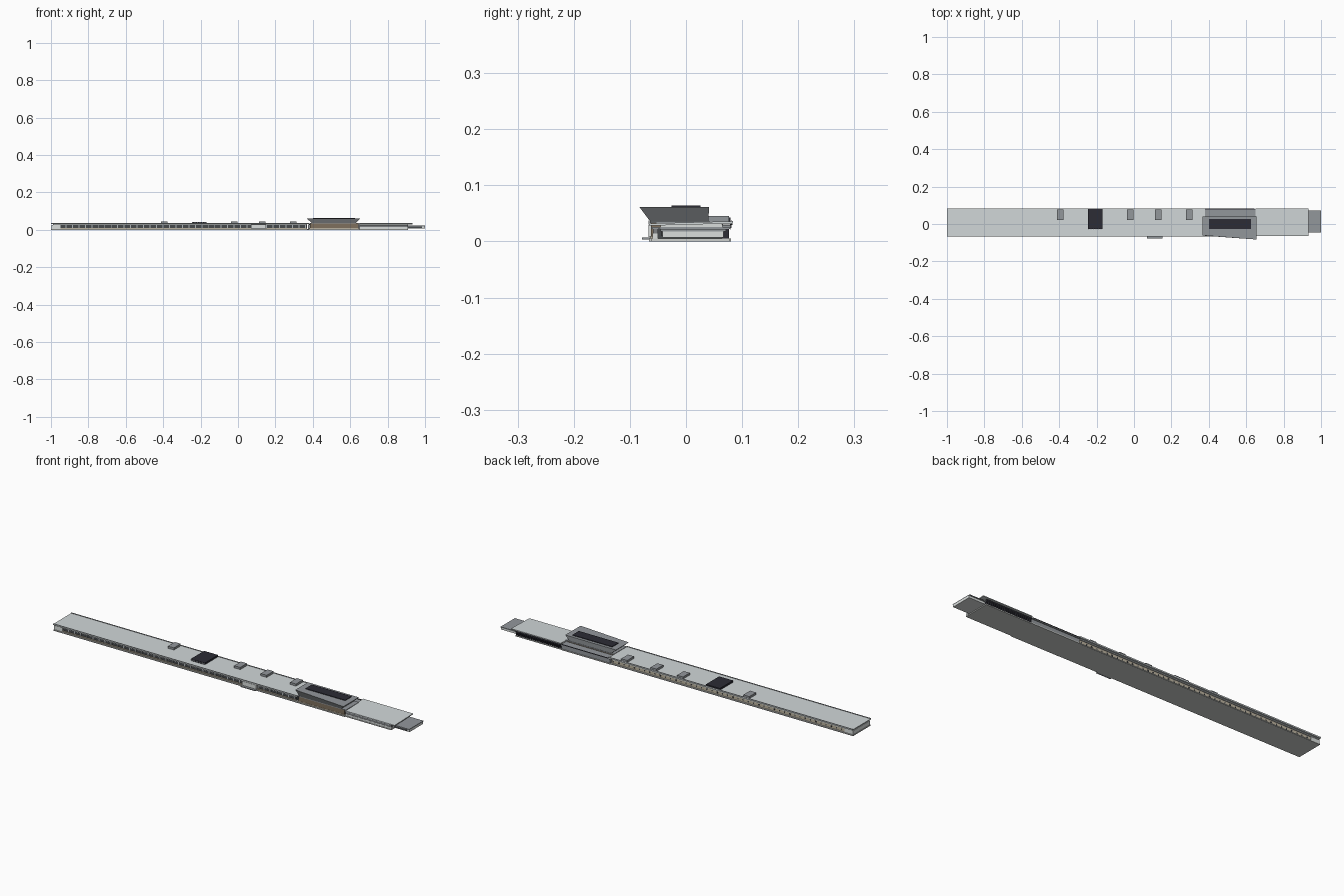
import bpy

cube = bpy.data.objects.get("Cube")
if cube:
    bpy.data.objects.remove(cube, do_unlink=True)


def material(name, color):
    m = bpy.data.materials.new(name)
    m.use_nodes = True
    m.diffuse_color = (*color, 1)
    m.node_tree.nodes["Principled BSDF"].inputs["Base Color"].default_value = (*color, 1)
    return m


roof_grey = material("roof light grey", (0.64, 0.68, 0.69))
white = material("pale wall", (0.70, 0.73, 0.72))
grey = material("mid grey", (0.29, 0.31, 0.33))
side_grey = material("hall side grey", (0.43, 0.46, 0.48))
front_grey = material("hall front grey", (0.20, 0.21, 0.22))
base_grey = material("base grey", (0.61, 0.63, 0.61))
dark = material("dark panel", (0.025, 0.025, 0.035))
glass = material("dark glass", (0.06, 0.065, 0.07))
tan = material("tan wall", (0.50, 0.45, 0.35))
brown = material("brown glass", (0.21, 0.16, 0.11))


def mesh(name, verts, faces, mat):
    me = bpy.data.meshes.new(name)
    me.from_pydata(verts, [], faces)
    me.materials.append(mat)
    ob = bpy.data.objects.new(name, me)
    bpy.context.collection.objects.link(ob)
    return ob


BOX_FACES = [(3, 2, 1, 0), (4, 5, 6, 7), (0, 1, 5, 4),
             (1, 2, 6, 5), (2, 3, 7, 6), (3, 0, 4, 7)]


def ring(x, y, z):
    return [(x[0], y[0], z), (x[1], y[0], z), (x[1], y[1], z), (x[0], y[1], z)]


def box(name, x, y, z, mat):
    return mesh(name, ring(x, y, z[0]) + ring(x, y, z[1]), BOX_FACES, mat)


def sloped_slab(name, x, y, z_front, z_back, thick, mat):
    ob = box(name, x, y, (0, thick), mat)
    for v in ob.data.vertices:
        v.co.z += z_front if v.co.y < 0 else z_back
    return ob


def row(name, x, count, width, y, z, mat):
    """Evenly spaced posts joined into one mesh."""
    verts, faces = [], []
    for i in range(count):
        cx = x[0] + (x[1] - x[0]) * i / (count - 1)
        n = len(verts)
        span = (cx - width / 2, cx + width / 2)
        verts += ring(span, y, z[0]) + ring(span, y, z[1])
        faces += [tuple(n + k for k in f) for f in BOX_FACES]
    return mesh(name, verts, faces, mat)


# Ground plates
box("main_base", (-1, 0.37), (-0.065, 0.078), (0, 0.005), base_grey)
box("hall_base", (0.37, 0.65), (-0.066, 0.08), (0, 0.005), base_grey)
box("east_base", (0.65, 0.91), (-0.062, 0.078), (0, 0.005), base_grey)

# Long concourse: core, beams, columns and roof
box("main_core", (-0.99, 0.37), (-0.055, 0.066), (0.005, 0.03), glass)
box("main_back_wall", (-0.985, 0.37), (0.066, 0.071), (0.005, 0.024), tan)
row("main_back_windows", (-0.96, 0.36), 46, 0.006, (0.070, 0.072), (0.011, 0.018), glass)
box("main_front_sill", (-0.99, 0.37), (-0.06, -0.055), (0.005, 0.010), tan)
box("main_front_beam", (-0.99, 0.37), (-0.06, -0.055), (0.025, 0.028), white)
box("main_back_beam", (-0.99, 0.37), (0.066, 0.076), (0.024, 0.028), roof_grey)
row("main_front_columns", (-0.92, 0.36), 38, 0.005, (-0.057, -0.055), (0.010, 0.025), side_grey)
box("west_end_block", (-0.998, -0.95), (-0.061, 0.074), (0.005, 0.026), white)
box("main_roof", (-1, 0.38), (-0.067, 0.082), (0.030, 0.034), roof_grey)
for side, s, edge in (("front", -1, 0.067), ("back", 1, 0.082)):
    outer = sorted((s * edge, s * (edge - 0.001)))
    inner = sorted((s * (edge - 0.001), s * (edge - 0.002)))
    box("main_parapet_" + side, (-1, 0.38), outer, (0.034, 0.037), roof_grey)
    box("main_parapet_lining_" + side, (-1, 0.38), inner, (0.034, 0.037), grey)

# Rooftop equipment
for i, cx in enumerate((-0.395, -0.02, 0.13, 0.296)):
    box(f"roof_unit_{i + 1}", (cx - 0.017, cx + 0.017), (0.022, 0.077), (0.034, 0.045), grey)
box("dark_roof_unit", (-0.247, -0.168), (-0.028, 0.079), (0.034, 0.043), dark)
row("roof_unit_louvres", (-0.243, -0.172), 9, 0.004, (-0.029, -0.028), (0.036, 0.042), grey)

# Front entrance
box("entrance_wall", (0.07, 0.15), (-0.067, -0.05), (0.008, 0.029), white)
box("entrance_platform", (0.07, 0.152), (-0.078, -0.05), (0.003, 0.007), grey)

# Central hall with flared upper storey
box("hall_front_glass", (0.385, 0.645), (-0.062, 0.04), (0.010, 0.033), brown)
box("hall_front_plinth", (0.38, 0.648), (-0.063, 0.04), (0.005, 0.010), tan)
box("hall_back_wing", (0.375, 0.65), (0.03, 0.077), (0.005, 0.024), grey)
box("hall_back_roof", (0.375, 0.65), (0.03, 0.081), (0.024, 0.029), grey)
box("hall_back_edge", (0.38, 0.645), (0.078, 0.083), (0.029, 0.031), dark)
box("hall_slab", (0.38, 0.655), (-0.064, 0.042), (0.033, 0.036), grey)
storey = mesh("hall_flared_storey",
              ring((0.395, 0.63), (-0.064, 0.04), 0.036) +
              [(0.367, -0.061, 0.061), (0.655, -0.083, 0.061),
               (0.655, 0.041, 0.061), (0.367, 0.041, 0.061)],
              BOX_FACES, grey)
storey.data.materials.append(front_grey)
storey.data.materials.append(side_grey)
for face in storey.data.polygons:
    if face.normal.y < -0.5:
        face.material_index = 1
    elif face.normal.x > 0.5:
        face.material_index = 2
box("hall_skylight", (0.40, 0.625), (-0.026, 0.026), (0.060, 0.064), dark)

# East wing
box("east_core", (0.65, 0.90), (-0.05, 0.064), (0.005, 0.026), glass)
box("east_front_sill", (0.65, 0.91), (-0.06, -0.05), (0.005, 0.014), white)
box("east_front_band", (0.65, 0.91), (-0.059, -0.05), (0.014, 0.022), front_grey)
box("east_deck", (0.65, 0.91), (-0.062, 0.078), (0.022, 0.026), grey)
box("east_back_fascia", (0.65, 0.91), (0.078, 0.079), (0.021, 0.028), dark)
row("east_back_columns", (0.655, 0.905), 22, 0.005, (0.064, 0.077), (0.005, 0.022), dark)
box("east_clerestory", (0.65, 0.91), (-0.045, 0.065), (0.026, 0.031), white)
sloped_slab("east_roof", (0.65, 0.932), (-0.065, 0.084), 0.028, 0.032, 0.004, roof_grey)

# Low end block
box("end_wall", (0.90, 1.0), (-0.042, 0.067), (0.007, 0.018), white)
box("end_front_glass", (0.91, 0.985), (-0.044, -0.042), (0.010, 0.018), glass)
box("end_roof", (0.90, 1.0), (-0.045, 0.071), (0.018, 0.022), grey)
